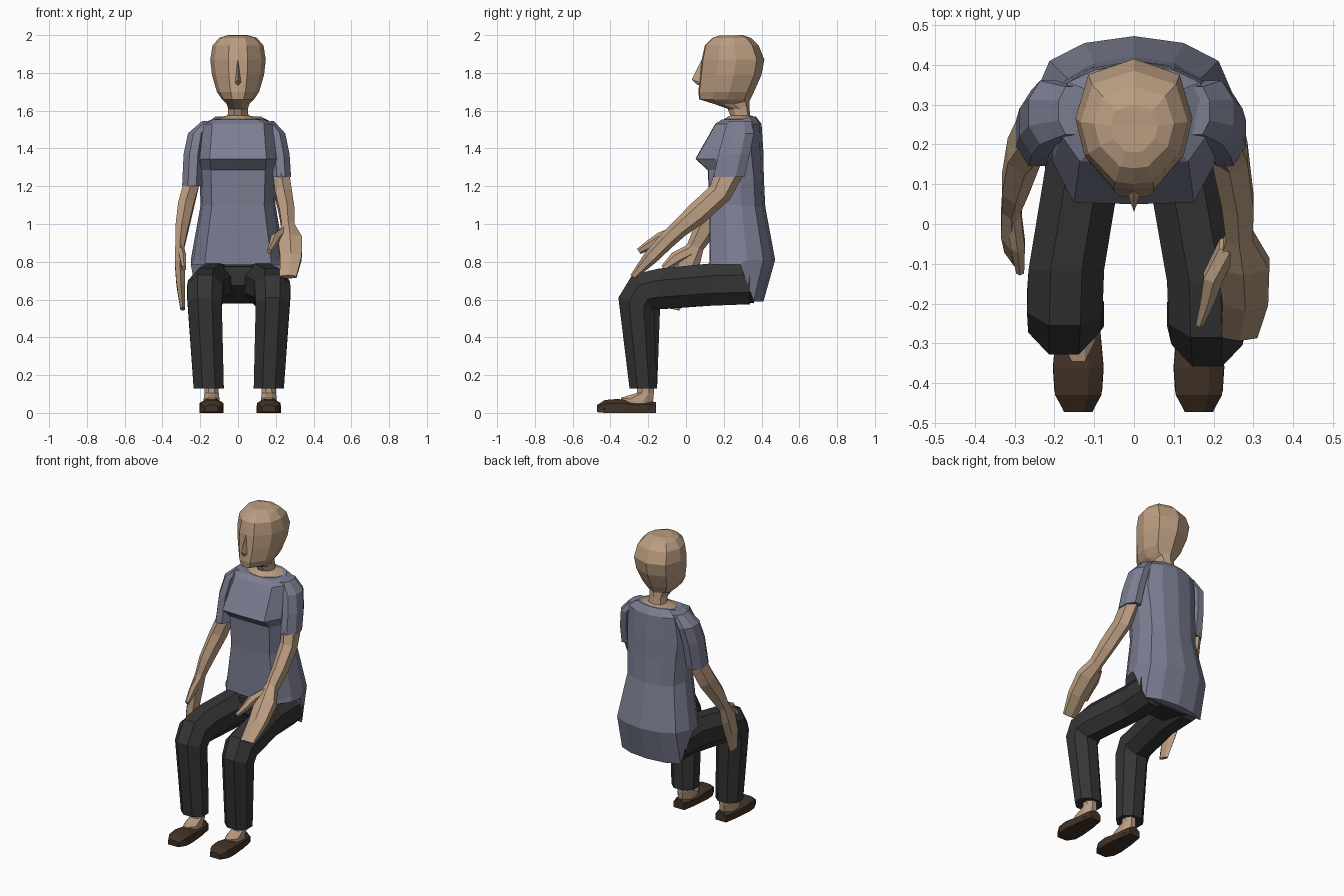
import bpy, bmesh, math


def material(name, rgb):
    m = bpy.data.materials.new(name)
    m.diffuse_color = (*rgb, 1)
    return m


SKIN = material("skin", (0.50, 0.34, 0.22))
SHIRT = material("shirt_cloth", (0.20, 0.21, 0.29))
TROUSER = material("trouser_cloth", (0.035, 0.035, 0.035))
LEATHER = material("shoe_leather", (0.055, 0.032, 0.02))


def loft(name, rings, mat, strip_caps=False):
    """Skin a list of equal-length point rings, closing both ends."""
    bm = bmesh.new()
    rows = [[bm.verts.new(p) for p in r] for r in rings]
    n = len(rows[0])
    for a, b in zip(rows, rows[1:]):
        for i in range(n):
            bm.faces.new((a[i], a[(i + 1) % n], b[(i + 1) % n], b[i]))
    for r in (rows[0], rows[-1]):
        if strip_caps:  # span between mirrored points
            for i in range(n // 2):
                quad = [r[i], r[i + 1], r[-(i + 1)], r[-i]]
                bm.faces.new(list(dict.fromkeys(quad)))
        else:
            bm.faces.new(r)
    bmesh.ops.recalc_face_normals(bm, faces=bm.faces)
    me = bpy.data.meshes.new(name)
    bm.to_mesh(me)
    bm.free()
    me.materials.append(mat)
    ob = bpy.data.objects.new(name, me)
    bpy.context.collection.objects.link(ob)
    return ob


def tube(name, rows, mat, n=8):
    """Rows are x, y, z, x radius, and the (y, z) half-axis of the section."""
    k = 1 / math.cos(math.pi / n)
    rings = []
    for x, y, z, rx, vy, vz in rows:
        angs = [(i + 0.5) * 2 * math.pi / n for i in range(n)]
        rings.append([(x + k * rx * math.cos(a), y + k * vy * math.sin(a),
                       z + k * vz * math.sin(a)) for a in angs])
    return loft(name, rings, mat)


def body(name, profile, rows, mat):
    """Rows are front z, back z, half width, front y, back y."""
    full = profile + [(-x, t) for x, t in profile[-2:0:-1]]
    rings = [[(x * w, yf + t * (yb - yf), zf if t < 0.6 else zb) for x, t in full]
             for zf, zb, w, yf, yb in rows]
    return loft(name, rings, mat, strip_caps=True)


# Head and neck, ending in the skin patch inside the neckline
body("head", [(0, 0), (.35, .02), (.85, .27), (1, .55), (.78, .88), (0, 1)], [
    (1.998, 2.0, .06, .18, .30),
    (1.985, 1.985, .10, .14, .345),
    (1.945, 1.945, .135, .10, .385),
    (1.87, 1.87, .147, .083, .415),
    (1.79, 1.79, .138, .075, .40),
    (1.70, 1.70, .112, .065, .36),
    (1.66, 1.66, .085, .07, .34),
    (1.635, 1.65, .06, .15, .335),
    (1.61, 1.62, .052, .22, .335),
    (1.575, 1.575, .055, .235, .34),
    (1.555, 1.567, .12, .20, .365),
    (1.53, 1.53, .12, .20, .365)], SKIN)
loft("nose", [[(0, .083, 1.87), (.004, .09, 1.87), (-.004, .09, 1.87)],
              [(0, .03, 1.765), (.02, .085, 1.745), (-.02, .085, 1.745)],
              [(0, .06, 1.735), (.012, .085, 1.735), (-.012, .085, 1.735)]], SKIN)

# Shirt with a long back hem and a chest ledge
body("shirt", [(0, 0), (.70, .01), (.94, .28), (1, .57), (.85, .82), (.5, .95), (0, 1)], [
    (.785, .59, .25, .125, .41),
    (.81, .81, .25, .125, .472),
    (1.10, 1.09, .198, .125, .42),
    (1.285, 1.25, .205, .115, .412),
    (1.345, 1.38, .215, .05, .41),
    (1.53, 1.53, .195, .155, .40),
    (1.553, 1.57, .14, .19, .37)], SHIRT)

# Sleeves
for side, s, dx, dz in (("left", 1, 0, .0), ("right", -1, .015, -.05)):
    tube(side + "_sleeve", [
        (s * .16, .285, 1.545, .03, .06, 0),
        (s * (.20 + dx), .28, 1.48, .05, .08, 0),
        (s * (.22 + dx), .255, 1.37, .053, .083, 0),
        (s * (.228 + dx), .228, 1.25 + dz, .053, .082, 0)], SHIRT)

# Left arm: forearm and flat hand resting over the knee
tube("left_arm", [
    (.228, .23, 1.27, .043, .07, 0),
    (.24, .18, 1.165, .045, .045, -.03),
    (.26, .06, 1.055, .04, .032, -.042),
    (.265, -.03, .98, .034, .024, -.035),
    (.275, -.10, .915, .065, .026, -.03),
    (.28, -.19, .82, .057, .025, -.022),
    (.265, -.28, .72, .045, .012, -.008)], SKIN, 6)
tube("left_thumb", [
    (.24, -.05, .955, .025, .02, -.025),
    (.20, -.13, .925, .025, .015, -.025),
    (.185, -.19, .89, .018, .012, -.02),
    (.165, -.25, .855, .01, .008, -.012)], SKIN, 6)

# Right arm: forearm and hand hanging beside the thigh
tube("right_arm", [
    (-.245, .235, 1.22, .043, .07, 0),
    (-.275, .185, 1.10, .042, .055, -.025),
    (-.298, .10, .97, .034, .045, -.025),
    (-.308, .05, .88, .024, .036, -.015),
    (-.308, .0, .79, .026, .06, -.02),
    (-.303, -.04, .68, .023, .055, -.012),
    (-.293, -.075, .55, .012, .035, -.008)], SKIN, 6)
tube("right_thumb", [
    (-.302, .03, .86, .018, .02, -.025),
    (-.292, -.05, .82, .018, .02, -.025),
    (-.286, -.12, .765, .01, .008, -.012)], SKIN, 6)

# Seat of the trousers joining both legs
tube("trouser_seat", [
    (0, .11, .725, .15, 0, .05),
    (0, .20, .69, .21, 0, .09),
    (0, .36, .68, .21, 0, .10)], TROUSER)

# Legs, ankles and shoes
for side, s, dy in (("left", 1, -.015), ("right", -1, .015)):
    o = .008 if s > 0 else 0
    tube(side + "_trouser_leg", [
        (s * .125, .34, .685, .105, 0, .11),
        (s * .128, .14, .68, .095, 0, .112),
        (s * (.17 + o), -.13 + dy, .657, .095, 0, .107),
        (s * (.174 + o), -.212 + dy, .64, .095, -.058, .09),
        (s * (.176 + o), -.248 + dy, .575, .09, -.095, .035),
        (s * (.155 + o), -.226, .13, .08, -.073, 0)], TROUSER)
    x = s * (.14 if s < 0 else .163)
    tube(side + "_ankle", [
        (x, -.215, .20, .036, .042, 0),
        (x, -.215, .105, .038, .045, 0),
        (x, -.26, .068, .042, .085, -.012),
        (x, -.26, .03, .042, .085, 0)], SKIN)
    tube(side + "_shoe", [
        (x, -.472, .023, .035, 0, .018),
        (x, -.43, .034, .058, 0, .034),
        (x, -.36, .037, .063, 0, .037),
        (x, -.27, .03, .055, 0, .03),
        (x, -.20, .031, .048, 0, .031),
        (x, -.16, .03, .034, 0, .028)], LEATHER)
    tube(side + "_sole", [
        (x, -.472, .018, .036, 0, .014),
        (x, -.42, .02, .06, 0, .02),
        (x, -.36, .02, .064, 0, .02),
        (x, -.25, .02, .054, 0, .02),
        (x, -.16, .02, .038, 0, .02)], LEATHER, 4)
